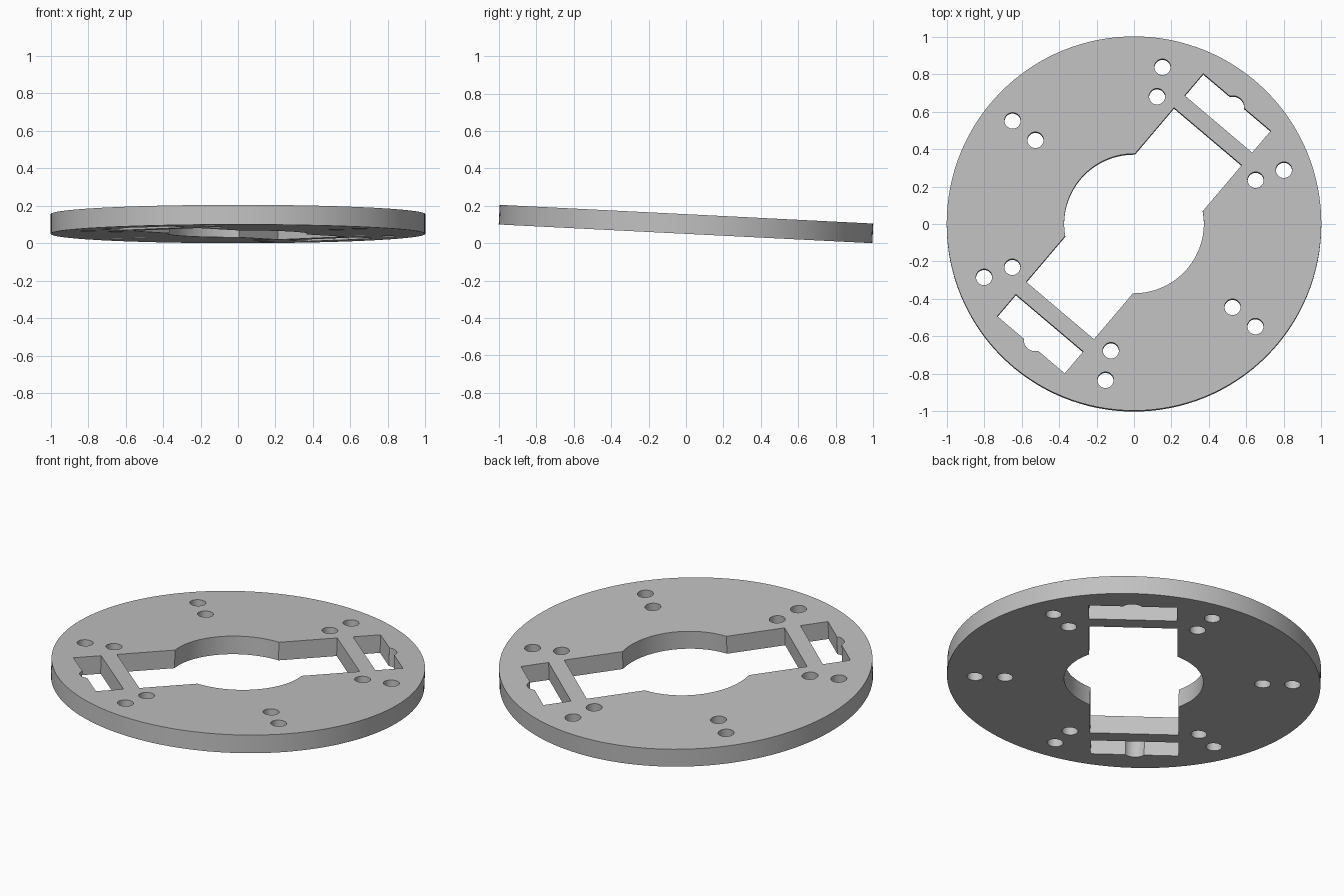
import bpy, math
from mathutils import Matrix

if "Cube" in bpy.data.objects:
    bpy.data.objects.remove(bpy.data.objects["Cube"], do_unlink=True)

THICK = 0.105
TILT = -0.05
AXIS = math.radians(49.7)   # direction of the long central slot


def place(radius, angle):
    return (radius * math.cos(angle), radius * math.sin(angle), 0)


def cylinder(name, radius, depth, location, sides):
    bpy.ops.mesh.primitive_cylinder_add(vertices=sides, radius=radius, depth=depth, location=location)
    obj = bpy.context.object
    obj.name = name
    return obj


def box(name, inner, outer, width):
    """Box lying along the slot axis between two distances from the centre."""
    bpy.ops.mesh.primitive_cube_add(size=1, location=place((inner + outer) / 2, AXIS), rotation=(0, 0, AXIS))
    obj = bpy.context.object
    obj.name = name
    obj.scale = (outer - inner, width, 1)
    return obj


# Round plate
plate = cylinder("round_plate", 1.0, THICK, (0, 0, 0), 128)

# Central bore and slot, then a notched pocket at each end
cutters = [cylinder("bore_cutter", 0.373, 0.9, (0, 0, 0), 96),
           box("slot_cutter", -0.61, 0.61, 0.474)]
for side in (1, -1):
    cutters.append(box("pocket_cutter", side * 0.697, side * 0.85, 0.472))
    cutters.append(cylinder("notch_cutter", 0.062, 0.8, place(side * 0.814, AXIS), 48))

# Six pairs of screw holes
for i in range(6):
    for radius in (0.69, 0.85):
        angle = AXIS + math.radians(30 + 60 * i)
        cutters.append(cylinder("screw_hole_cutter", 0.043, 0.7, place(radius, angle), 32))

# Cut the openings
for cutter in cutters:
    # keep face winding outward where a scale is negative
    cutter.scale = [abs(s) for s in cutter.scale]
    cutter.hide_render = True
    mod = plate.modifiers.new("opening", "BOOLEAN")
    mod.operation = "DIFFERENCE"
    mod.solver = "EXACT"
    mod.object = cutter
bpy.ops.object.select_all(action="DESELECT")
plate.select_set(True)
bpy.context.view_layer.objects.active = plate
for mod in list(plate.modifiers):
    bpy.ops.object.modifier_apply(modifier=mod.name)
for cutter in cutters:
    bpy.data.objects.remove(cutter, do_unlink=True)

# Tilt the plate and rest it on the ground
plate.data.transform(Matrix.Rotation(TILT, 4, "X"))
lowest = min(v.co.z for v in plate.data.vertices)
plate.data.transform(Matrix.Translation((0, 0, -lowest)))

# Plain grey finish
grey = bpy.data.materials.new("plain_grey")
grey.use_nodes = True
colour = (0.53, 0.53, 0.53, 1)
grey.diffuse_color = colour
grey.node_tree.nodes["Principled BSDF"].inputs["Base Color"].default_value = colour
plate.data.materials.clear()
plate.data.materials.append(grey)
bpy.ops.object.shade_smooth_by_angle(angle=math.radians(30))
